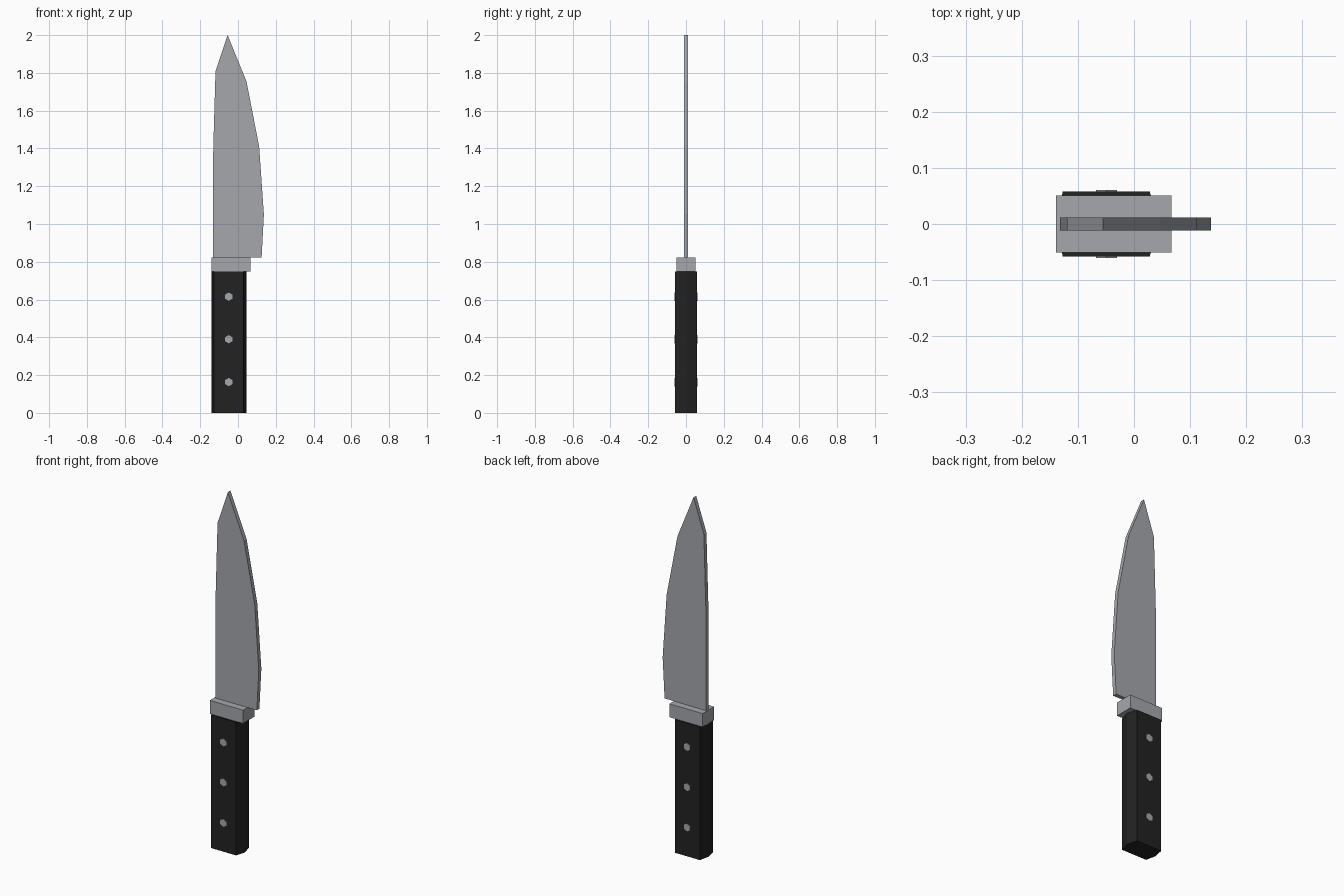
import bpy, bmesh, math

if "Cube" in bpy.data.objects:
    bpy.data.objects.remove(bpy.data.objects["Cube"])


def material(name, rgb):
    m = bpy.data.materials.new(name)
    m.diffuse_color = (*rgb, 1.0)
    m.use_nodes = True
    m.node_tree.nodes["Principled BSDF"].inputs["Base Color"].default_value = m.diffuse_color
    return m


steel = material("steel_grey", (0.375, 0.39, 0.415))
black = material("handle_black", (0.016, 0.016, 0.016))


def prism(name, outline, offset, mat):
    """Extrude a closed outline of 3D points along the offset vector."""
    bm = bmesh.new()
    face = bm.faces.new([bm.verts.new(p) for p in outline])
    new = bmesh.ops.extrude_face_region(bm, geom=[face])["geom"]
    bmesh.ops.translate(bm, vec=offset,
                        verts=[v for v in new if isinstance(v, bmesh.types.BMVert)])
    bmesh.ops.recalc_face_normals(bm, faces=bm.faces[:])
    mesh = bpy.data.meshes.new(name)
    bm.to_mesh(mesh)
    bm.free()
    mesh.materials.append(mat)
    obj = bpy.data.objects.new(name, mesh)
    bpy.context.collection.objects.link(obj)
    return obj


# Blade: side outline (x, z) from the spine over the tip to the heel
BLADE_HALF = 0.0115
blade_outline = [(-0.132, 0.823), (-0.131, 1.40), (-0.119, 1.81), (-0.055, 2.0),
                 (0.045, 1.755), (0.112, 1.41), (0.137, 1.05), (0.125, 0.823)]
prism("blade", [(x, -BLADE_HALF, z) for x, z in blade_outline],
      (0, 2 * BLADE_HALF, 0), steel)

# Bolster: block between blade and handle
prism("bolster", [(-0.139, -0.051, 0.748), (0.067, -0.051, 0.748),
                  (0.067, 0.051, 0.748), (-0.139, 0.051, 0.748)],
      (0, 0, 0.075), steel)

# Handle: six-sided section with a ridge along each narrow side
HANDLE_HALF = 0.058
handle_section = [(-0.139, 0), (-0.127, -HANDLE_HALF), (0.028, -HANDLE_HALF),
                  (0.045, 0), (0.028, HANDLE_HALF), (-0.127, HANDLE_HALF)]
prism("handle", [(x, y, 0) for x, y in handle_section], (0, 0, 0.748), black)

# Rivets: hexagonal pins running through the handle
RIVET_R, RIVET_HALF = 0.022, 0.061
for i, z in enumerate((0.163, 0.39, 0.615)):
    ring = [(-0.049 + RIVET_R * math.sin(k * math.pi / 3), -RIVET_HALF,
             z + RIVET_R * math.cos(k * math.pi / 3)) for k in range(6)]
    prism(f"rivet_{i + 1}", ring, (0, 2 * RIVET_HALF, 0), steel)
